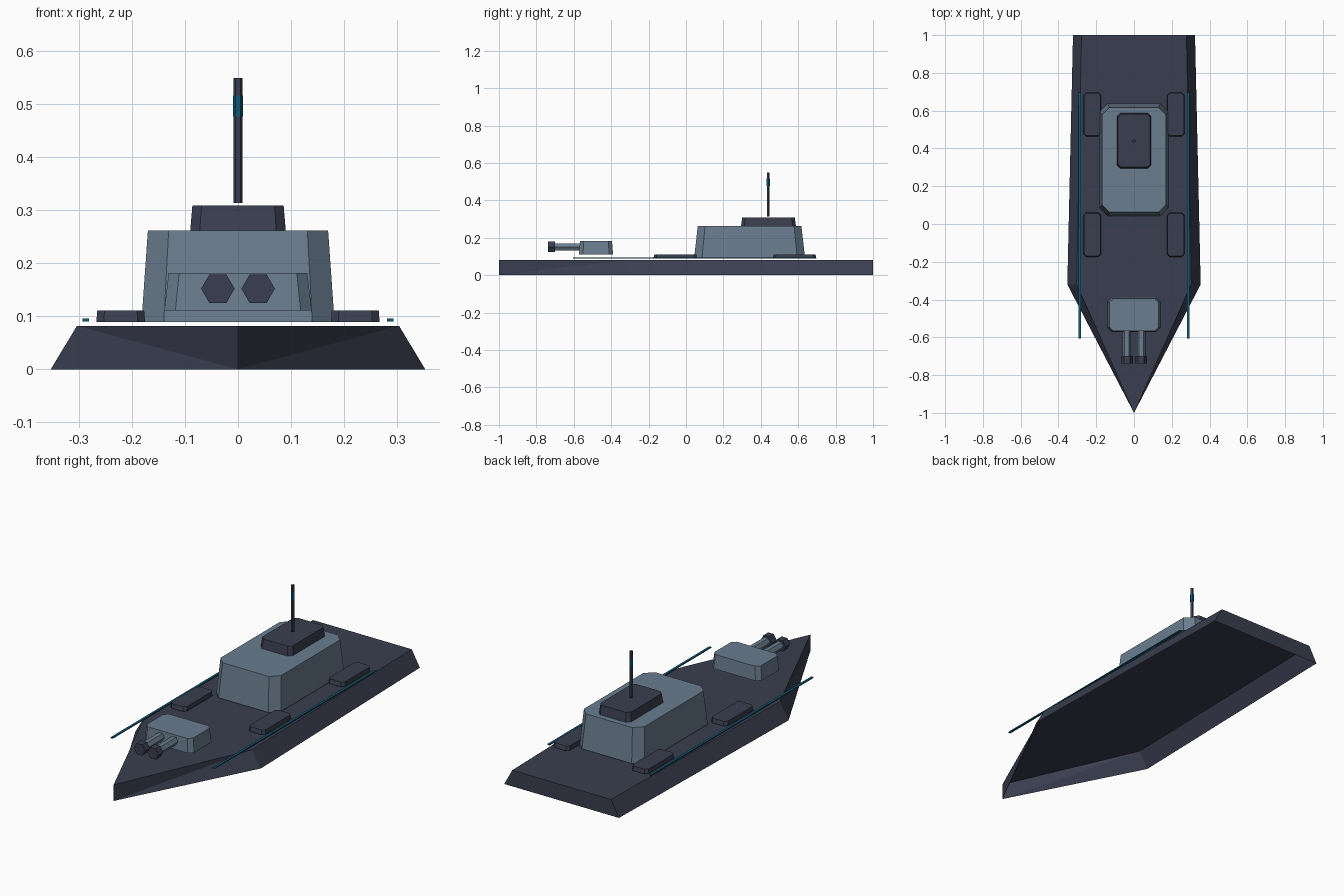
import bpy, math
from mathutils import Vector

if "Cube" in bpy.data.objects:
    bpy.data.objects.remove(bpy.data.objects["Cube"])


def material(name, rgb):
    m = bpy.data.materials.new(name)
    m.diffuse_color = (*rgb, 1.0)
    m.use_nodes = True
    m.node_tree.nodes["Principled BSDF"].inputs["Base Color"].default_value = m.diffuse_color
    return m


SLATE = material("dark slate", (0.042, 0.049, 0.080))
STEEL = material("blue grey steel", (0.144, 0.205, 0.272))
TEAL = material("deep teal", (0.005, 0.100, 0.185))


def make(name, verts, faces, mat):
    me = bpy.data.meshes.new(name)
    me.from_pydata(verts, [], faces)
    me.materials.append(mat)
    ob = bpy.data.objects.new(name, me)
    bpy.context.collection.objects.link(ob)
    return ob


def loft(name, lower, upper, mat, bottom=True):
    """Join two matching counter-clockwise loops with walls and caps."""
    n = len(lower)
    faces = [(i, (i + 1) % n, n + (i + 1) % n, n + i) for i in range(n)]
    faces.append(tuple(range(n, 2 * n)))
    if bottom:
        faces.append(tuple(reversed(range(n))))
    return make(name, lower + upper, faces, mat)


def chamfered_block(name, centre, half, z0, z1, cut, taper, mat):
    """Block with cut corners that narrows towards the top."""
    (cx, cy), (a, b) = centre, half
    outline = [(a - cut, -b), (a, -b + cut), (a, b - cut), (a - cut, b),
               (-a + cut, b), (-a, b - cut), (-a, -b + cut), (-a + cut, -b)]
    lower = [(cx + x, cy + y, z0) for x, y in outline]
    upper = [(cx + x * taper, cy + y * taper, z1) for x, y in outline]
    return loft(name, lower, upper, mat)


def hex_rod(name, start, end, radius, mat):
    """Six-sided rod between two points, corners pointing along x."""
    start, end = Vector(start), Vector(end)
    axis = (end - start).normalized()
    u = Vector((1, 0, 0))
    v = axis.cross(u)
    ring = [(u * math.cos(k * math.pi / 3) + v * math.sin(k * math.pi / 3)) * radius
            for k in range(6)]
    return loft(name, [tuple(start + r) for r in ring], [tuple(end + r) for r in ring], mat)


# Hull: flared shell, open underneath, bow walls folded along a diagonal
plan = [(0, -1), (0.353, -0.32), (0.323, 1), (-0.323, 1), (-0.353, -0.32)]
TOP = 0.082
hull_verts = [(x, y, 0) for x, y in plan] + [(x * 0.86, y, TOP) for x, y in plan]
hull_faces = [(0, 1, 6), (0, 6, 5), (1, 2, 7, 6), (2, 3, 8, 7), (3, 4, 9, 8),
              (4, 0, 9), (0, 5, 9), (5, 6, 7, 8, 9)]
make("hull", hull_verts, hull_faces, SLATE)

# Superstructure and roof block
chamfered_block("superstructure", (0, 0.34), (0.182, 0.297), 0.089, 0.262, 0.042, 0.933, STEEL)
chamfered_block("bridge_roof", (0, 0.441), (0.09, 0.147), 0.262, 0.309, 0.018, 0.955, SLATE)

# Mast with coloured band
hex_rod("mast", (0, 0.44, 0.314), (0, 0.44, 0.549), 0.0085, SLATE)
hex_rod("mast_band", (0, 0.44, 0.477), (0, 0.44, 0.516), 0.0098, TEAL)

# Gun turret
chamfered_block("turret", (0, -0.481), (0.139, 0.091), 0.111, 0.182, 0.021, 0.94, STEEL)

for side, s in (("left", -1), ("right", 1)):
    # Barrels and muzzles
    hex_rod("barrel_" + side, (s * 0.038, -0.54, 0.152), (s * 0.038, -0.72, 0.152), 0.022, STEEL)
    hex_rod("muzzle_" + side, (s * 0.038, -0.70, 0.152), (s * 0.038, -0.738, 0.152), 0.0315, SLATE)
    # Deck hatches
    for place, y in (("front", -0.057), ("rear", 0.58)):
        chamfered_block("hatch_%s_%s" % (place, side), (s * 0.221, y), (0.046, 0.117),
                        0.089, 0.111, 0.014, 0.96, SLATE)
    # Side light strips
    x = s * 0.287
    strip = [(x - 0.006, -0.605), (x + 0.006, -0.605), (x + 0.006, 0.695), (x - 0.006, 0.695)]
    loft("side_strip_" + side, [(a, b, 0.0905) for a, b in strip],
         [(a, b, 0.0955) for a, b in strip], TEAL)
